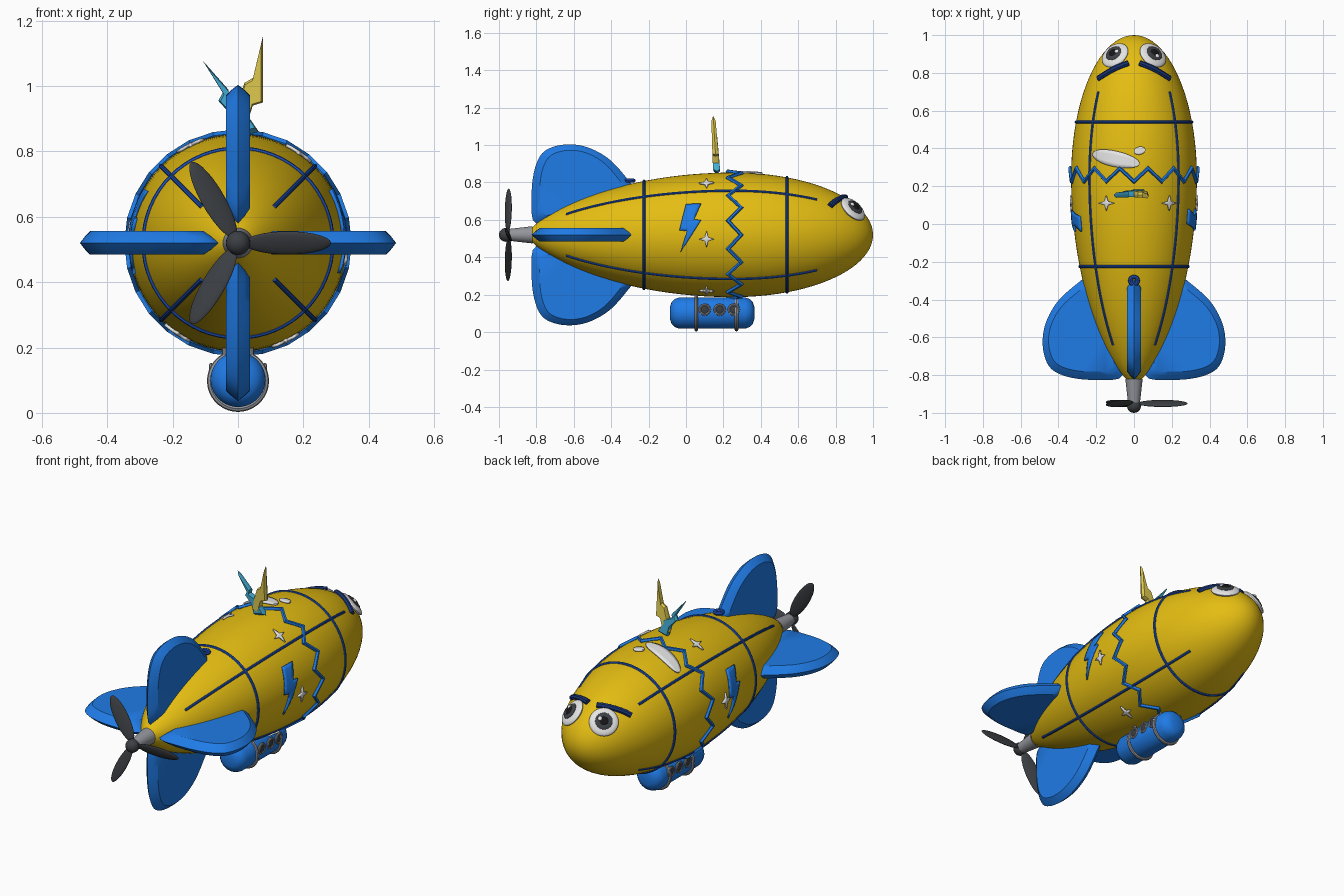
import bpy, bmesh, math
from math import sin, cos, pi, radians
from mathutils import Vector, Matrix

if "Cube" in bpy.data.objects:
    bpy.data.objects.remove(bpy.data.objects["Cube"], do_unlink=True)

ZC = 0.52      # height of the hull axis
parts = []


def material(name, *rgb):
    m = bpy.data.materials.new(name)
    m.use_nodes = True
    m.diffuse_color = (*rgb, 1)
    m.node_tree.nodes["Principled BSDF"].inputs["Base Color"].default_value = (*rgb, 1)
    return m


yellow = material("hull yellow", 0.78, 0.51, 0.006)
blue = material("fin blue", 0.014, 0.2, 0.8)
trim = material("trim blue", 0.014, 0.085, 0.5)
navy = material("navy", 0.01, 0.035, 0.18)
white = material("white", 0.78, 0.78, 0.78)
steel = material("steel grey", 0.29, 0.3, 0.33)
dark = material("dark grey", 0.045, 0.05, 0.057)
black = material("black", 0.008, 0.008, 0.01)
pale = material("pale yellow", 0.76, 0.6, 0.08)
teal = material("teal", 0.06, 0.42, 0.66)


def add(name, bm, mat):
    bmesh.ops.recalc_face_normals(bm, faces=bm.faces)
    me = bpy.data.meshes.new(name)
    bm.to_mesh(me)
    bm.free()
    me.materials.append(mat)
    ob = bpy.data.objects.new(name, me)
    bpy.context.collection.objects.link(ob)
    parts.append(ob)
    return ob


def radius(y):
    if y > 0.25:
        return 0.333 * max(0, 1 - ((y - 0.25) / 0.75) ** 2) ** 0.5
    return 0.333 * max(0, 1 - ((0.25 - y) / 1.1) ** 2) ** 0.71


def on_hull(y, ang, lift=0.0):
    r = radius(y) + lift
    return Vector((r * cos(ang), y, ZC + r * sin(ang)))


def lathe(name, profile, z, mat, seg=48):
    bm = bmesh.new()
    vs = [bm.verts.new((r, y, z)) for y, r in profile]
    es = [bm.edges.new(e) for e in zip(vs, vs[1:])]
    bmesh.ops.spin(bm, geom=vs + es, cent=(0, 0, z), axis=(0, 1, 0), angle=2 * pi, steps=seg)
    bmesh.ops.remove_doubles(bm, verts=bm.verts, dist=1e-4)
    return add(name, bm, mat)


def tube(name, pts, rad, mat, cyclic=False, res=2):
    cu = bpy.data.curves.new(name, 'CURVE')
    cu.dimensions = '3D'
    cu.bevel_depth, cu.bevel_resolution, cu.use_fill_caps = rad, res, True
    sp = cu.splines.new('POLY')
    sp.points.add(len(pts) - 1)
    for p, co in zip(sp.points, pts):
        p.co = (*co, 1)
    sp.use_cyclic_u = cyclic
    tmp = bpy.data.objects.new(name + "_path", cu)
    bm = bmesh.new()
    me = bpy.data.meshes.new_from_object(tmp)
    bm.from_mesh(me)
    bpy.data.objects.remove(tmp)
    bpy.data.meshes.remove(me)
    return add(name, bm, mat)


def ring(name, centre, rad, thick, mat, u, v, n=32):
    pts = [Vector(centre) + rad * (Vector(u) * cos(a) + Vector(v) * sin(a))
           for a in (2 * pi * i / n for i in range(n))]
    return tube(name, pts, thick, mat, True)


def ellipsoid(name, matrix, scale, mat):
    bm = bmesh.new()
    bmesh.ops.create_uvsphere(bm, u_segments=24, v_segments=14, radius=1,
                              matrix=matrix @ Matrix.Diagonal((*scale, 1)))
    return add(name, bm, mat)


def decal(name, shape, y0, ang, mat, side=1, cuts=3):
    """Thin plate wrapped on the hull; shape is (along, around) offsets."""
    bm = bmesh.new()
    bm.faces.new([bm.verts.new((u, v, 0)) for u, v in shape])
    bmesh.ops.triangulate(bm, faces=bm.faces)
    bmesh.ops.subdivide_edges(bm, edges=bm.edges, cuts=cuts, use_grid_fill=True)
    for v in bm.verts:
        v.co = on_hull(y0 + side * v.co.x, ang + side * v.co.y / 0.325, 0.005)
    ob = add(name, bm, mat)
    mod = ob.modifiers.new("thickness", 'SOLIDIFY')
    mod.thickness, mod.offset = 0.0095, 0
    return ob


def smooth_loop(pts, n=4):
    """Closed Catmull-Rom curve through 2D points."""
    out, k = [], len(pts)
    for i in range(k):
        a, b, c, d = (Vector(pts[(i + j) % k]) for j in (-1, 0, 1, 2))
        for s in range(n):
            t = s / n
            out.append(0.5 * (2 * b + (c - a) * t + (2 * a - 5 * b + 4 * c - d) * t * t
                              + (3 * b - a - 3 * c + d) * t ** 3))
    return out


def lens(name, outline, half, shrink, place, mat):
    """Plate with a sharp rim and bevelled flanks."""
    c = sum(outline, Vector((0, 0))) / len(outline)
    bm = bmesh.new()
    rings = []
    for w, k in ((half, shrink), (half * 0.56, (1 + shrink) / 2), (0, 1),
                 (-half * 0.56, (1 + shrink) / 2), (-half, shrink)):
        rings.append([bm.verts.new(place(c + (p - c) * k, w)) for p in outline])
    for a, b in zip(rings, rings[1:]):
        for i in range(len(a)):
            j = (i + 1) % len(a)
            bm.faces.new((a[i], a[j], b[j], b[i]))
    bm.faces.new(rings[0])
    bm.faces.new(rings[-1])
    return add(name, bm, mat)


# Hull, denser towards the ends
ys = [0.085 - 0.915 * cos(pi * i / 48) for i in range(49)]
lathe("hull", [(ys[0], 0)] + [(y, radius(y)) for y in ys], ZC, yellow, 64)

# Hoops, lengthwise seams and zigzag belt
for name, y in (("rear_hoop", -0.225), ("nose_hoop", 0.54)):
    ring(name, (0, y, ZC), radius(y), 0.008, trim, (1, 0, 0), (0, 0, 1), 64)
for k in range(4):
    tube("seam", [on_hull(-0.64 + 1.34 * i / 30, pi / 4 + k * pi / 2) for i in range(31)], 0.007, trim)
tube("zigzag_belt", [on_hull(0.225 if i % 2 else 0.295, 2 * pi * i / 28, 0.004) for i in range(28)],
     0.013, blue, True, 1)

# Four tail fins
fin = smooth_loop([(-.8, .06), (-.825, .2), (-.812, .34), (-.77, .435), (-.695, .475), (-.6, .483),
                   (-.505, .46), (-.405, .4), (-.315, .3), (-.285, .24), (-.4, .19), (-.6, .12)])
for k, name in enumerate(("left_fin", "top_fin", "right_fin", "bottom_fin")):
    c, s = cos(k * pi / 2), sin(k * pi / 2)
    lens(name, fin, 0.036, 0.82,
         lambda p, w: (p.y * c - w * s, p.x, ZC + p.y * s + w * c), blue)
ring("mooring_ring", (0, -0.3, 0.81), 0.02, 0.011, trim, (1, 0, 0), (0, 1, 0), 20)

# Tail cone and propeller
lathe("tail_cone", [(-.96, 0), (-.96, .03), (-.82, .046), (-.82, 0)], ZC, steel, 32)
ellipsoid("propeller_hub", Matrix.Translation((0, -0.963, ZC)), (.037, .037, .037), dark)
for k in range(3):
    turn = Matrix.Rotation(-k * 2 * pi / 3, 4, 'Y')
    m = Matrix.Translation((0, -0.95, ZC)) @ turn @ Matrix.Translation((0.152, 0, 0)) \
        @ Matrix.Rotation(radians(25), 4, 'X')
    ellipsoid("propeller_blade", m, (.133, .01, .039), dark)

# Gondola with straps and portholes
lathe("gondola", [(-.085, 0), (-.085, .035), (-.077, .058), (-.06, .075), (-.035, .084), (.315, .084),
                  (.34, .075), (.357, .058), (.365, .035), (.365, 0)], 0.102, blue, 40)
for y in (0.055, 0.27):
    ring("gondola_strap", (0, y, 0.098), 0.085, 0.01, steel, (1, 0, 0), (0, 0, 1), 36)
    for x in (-0.04, 0.04):
        tube("gondola_strut", [(x, y, 0.16), (x, y, 0.215)], 0.009, steel)
for s in (-1, 1):
    for y in (0.1, 0.18, 0.255):
        ring("porthole_rim", (s * 0.082, y, 0.12), 0.026, 0.007, steel, (0, 1, 0), (0, 0, 1), 20)
        ellipsoid("porthole_glass", Matrix.Translation((s * 0.081, y, 0.12)), (.007, .025, .025), dark)

# Side lightning bolts
bolt = [(-.02, .17), (.06, .17), (.023, .082), (.06, .077), (-.05, -.095), (-.015, .02), (-.055, .025)]
decal("left_bolt", bolt, 0.02, 0, blue)
decal("right_bolt", bolt, 0.02, pi, blue, -1)

# Ring of four-pointed stars
star = [((.04 if i % 2 == 0 else .014) * cos(i * pi / 4), (.045 if i % 2 == 0 else .014) * sin(i * pi / 4))
        for i in range(8)]
for k in range(6):
    decal("star", star, 0.11, radians(-4 + 60 * k), white, 1, 1)


# Glossy patches on the back
def oval(a, b, tilt):
    return [(b * sin(t) * cos(tilt) + a * cos(t) * sin(tilt), a * cos(t) * cos(tilt) - b * sin(t) * sin(tilt))
            for t in (2 * pi * i / 24 for i in range(24))]


decal("large_gloss", oval(.132, .042, radians(12)), 0.345, pi / 2 + 0.31, white)
decal("small_gloss", oval(.03, .021, radians(-12)), 0.388, pi / 2 - 0.09, white)

# Eyes and brows
for s, side in ((1, "left"), (-1, "right")):
    n = Vector((s * 0.9, 1.155, 1.26)).normalized()
    m = Matrix.Translation((s * 0.1, 0.893, 0.657)) @ n.to_track_quat('Z', 'Y').to_matrix().to_4x4()
    ellipsoid(side + "_eye_white", m, (.078, .078, .022), white)
    for name, r, h, off, mat in (("iris", .046, .019, 0, dark), ("pupil", .026, .023, 0, black),
                                 ("glint", .012, .026, -.02, white)):
        shift = Matrix.Translation((off, -off * 0.6, h))
        ellipsoid(side + "_" + name, m @ shift, (r, r, .008), mat)
    brow = []
    for i in range(9):
        t = i / 8
        x, y = 0.188 - 0.16 * t, 0.77 + 0.082 * t + 0.008 * sin(pi * t)
        z = max(0, radius(y) ** 2 - x * x) ** 0.5
        brow.append((s * x, y, ZC + z + 0.004))
    tube(side + "_brow", brow, 0.016, navy)

# Crossed bolts on top, leaning slightly back
yellow_bolt = [(.077, 1.156), (.076, .95), (.045, .94), (.02, .86), (-.015, .87), (0, .95),
               (.02, 1.01), (.046, 1.025)]
teal_bolt = [(-.108, 1.078), (-.03, .99), (-.037, .965), (.03, .935), (.026, .915), (.064, .86),
             (.0, .845), (-.015, .905), (-.06, .955), (-.047, .98)]
for name, shape, y0, mat in (("yellow_crest_bolt", yellow_bolt, 0.162, pale),
                             ("teal_crest_bolt", teal_bolt, 0.163, teal)):
    lens(name, [Vector(p) for p in shape], 0.018, 0.85,
         lambda p, w: (p.x, y0 + w * (1 - 1.6 * max(0, p.y - 0.9)) - 0.06 * (p.y - 0.88), p.y), mat)

bpy.ops.object.select_all(action='DESELECT')
for ob in parts:
    ob.select_set(True)
bpy.context.view_layer.objects.active = parts[0]
bpy.ops.object.shade_smooth_by_angle(angle=radians(35))
